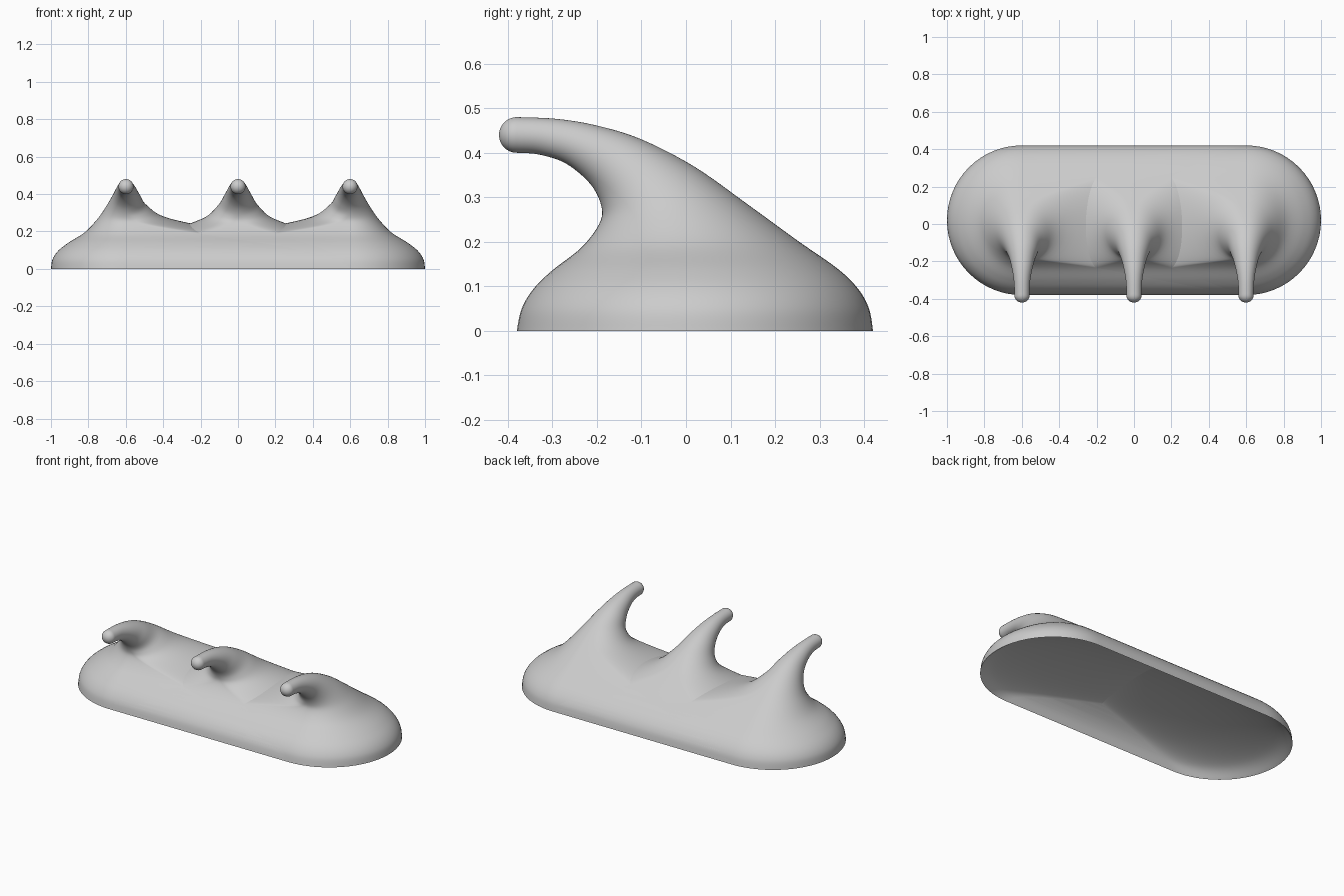
import bpy, bmesh, math
from mathutils import Vector

cube = bpy.data.objects.get("Cube")
if cube:
    bpy.data.objects.remove(cube, do_unlink=True)

GREY = (0.6, 0.6, 0.6, 1)
grey = bpy.data.materials.new("grey")
grey.use_nodes = True
grey.diffuse_color = GREY
grey.node_tree.nodes["Principled BSDF"].inputs["Base Color"].default_value = GREY

SPACING = .6    # distance between hooks


def smooth_rows(rows, steps):
    """Catmull-Rom interpolation through rows of numbers."""
    out = []
    for i in range(len(rows) - 1):
        before, start, end = rows[max(i - 1, 0)], rows[i], rows[i + 1]
        after = rows[min(i + 2, len(rows) - 1)]
        for s in range(steps):
            t = s / steps
            out.append([q + t * (r - p) / 2 + t * t * (2 * p - 5 * q + 4 * r - w) / 2
                        + t ** 3 * (3 * q - p - 3 * r + w) / 2
                        for p, q, r, w in zip(before, start, end, after)])
    return out + [list(rows[-1])]


# Sections: front y, front z, back y, back z, end radius in x, straight half length
SECTIONS = [
    (-.38, 0, .42, 0, .4, .6),
    (-.369, .05, .411, .05, .392, .56),
    (-.342, .095, .386, .095, .363, .48),
    (-.3, .136, .34, .14, .31, .37),
    (-.235, .187, .25, .203, .22, .2),
    (-.195, .24, .14, .283, .155, .045),
    (-.19, .28, .02, .368, .108, .006),
    (-.215, .33, -.1, .43, .073, .003),
    (-.27, .376, -.2, .461, .053, .002),
    (-.33, .396, -.29, .476, .042, .001),
    (-.38, .4, -.38, .48, .039, .001),
]
sections = smooth_rows(SECTIONS, 6)
# Rounded tip
for k in range(1, 8):
    a = math.radians(12 * k)
    y, r = -.38 - .04 * math.sin(a), .04 * math.cos(a)
    sections.append((y, .44 - r, y, .44 + r, r, .001))


def hook(name, x, arc=32):
    """Hollow hook lofted from the shared rounded foot up to its own tip."""
    bm = bmesh.new()
    loops = []
    for fy, fz, by, bz, radius, straight in sections:
        half = Vector((0, (by - fy) / 2, (bz - fz) / 2))
        mid = Vector((0, (by + fy) / 2, (bz + fz) / 2))
        loop = []
        for side in (1, -1):
            centre = x + straight * (side - x / SPACING)
            for i in range(arc + 1):
                t = math.pi * i / arc
                across = Vector((centre + side * radius * math.sin(t), 0, 0))
                loop.append(bm.verts.new(mid + side * half * math.cos(t) + across))
        loops.append(loop)
    n = len(loops[0])
    for low, high in zip(loops, loops[1:]):
        for i in range(n):
            j = (i + 1) % n
            bm.faces.new((low[j], low[i], high[i], high[j]))
    bm.faces.new(loops[-1][::-1])

    mesh = bpy.data.meshes.new(name)
    bm.to_mesh(mesh)
    bm.free()
    mesh.materials.append(grey)
    obj = bpy.data.objects.new(name, mesh)
    bpy.context.collection.objects.link(obj)
    bpy.ops.object.select_all(action="DESELECT")
    obj.select_set(True)
    bpy.context.view_layer.objects.active = obj
    bpy.ops.object.shade_smooth_by_angle(angle=math.radians(60))


hook("right_hook", -SPACING)
hook("centre_hook", 0)
hook("left_hook", SPACING)
